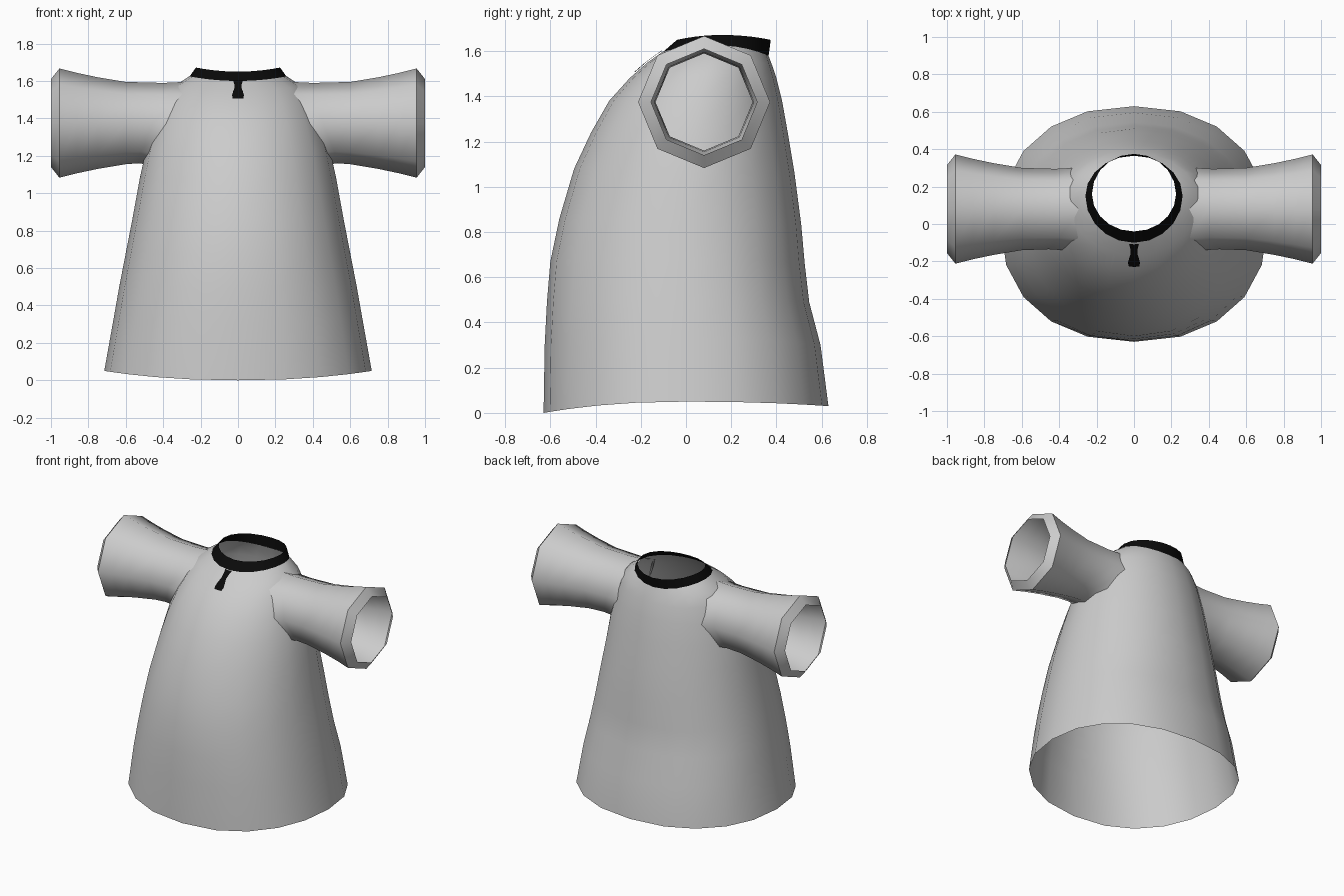
import bpy, bmesh, math
from mathutils import Vector
from mathutils.bvhtree import BVHTree

if "Cube" in bpy.data.objects:
    bpy.data.objects.remove(bpy.data.objects["Cube"])


def material(name, v):
    m = bpy.data.materials.new(name)
    m.diffuse_color = (v, v, v, 1)
    m.use_nodes = True
    m.node_tree.nodes["Principled BSDF"].inputs["Base Color"].default_value = m.diffuse_color
    return m


CLOTH = material("grey cloth", 0.6)
TRIM = material("black trim", 0.003)


def make_object(name, bm, mat, angle=60):
    me = bpy.data.meshes.new(name)
    bm.to_mesh(me)
    ob = bpy.data.objects.new(name, me)
    bpy.context.collection.objects.link(ob)
    me.materials.append(mat)
    bpy.ops.object.select_all(action='DESELECT')
    ob.select_set(True)
    bpy.context.view_layer.objects.active = ob
    bpy.ops.object.shade_smooth_by_angle(angle=math.radians(angle))
    return ob


def loft(rings, closed=True):
    """Skin a list of point rings into an open tube or strip."""
    bm = bmesh.new()
    vs = [[bm.verts.new(p) for p in r] for r in rings]
    n = len(vs[0])
    for a, b in zip(vs, vs[1:]):
        for i in range(n if closed else n - 1):
            j = (i + 1) % n
            bm.faces.new((a[i], a[j], b[j], b[i]))
    return bm


def body_ring(zf, yf, zs, xs, zb, yb, ys, power=1.0, n=20):
    """Tilted oval through a front, side and back point."""
    pts = []
    for i in range(n):
        a = 2 * math.pi * i / n
        c, s = math.cos(a), math.sin(a)
        x = xs * math.copysign(abs(c) ** power, c)
        t = abs(s) ** power
        y_end, z_end = (yb, zb) if s > 0 else (yf, zf)
        pts.append(Vector((x, ys + (y_end - ys) * t, zs + (z_end - zs) * s * s)))
    return pts


# Body: front z, front y, side z, half width, back z, back y, side y, squareness
neck = (1.60, -.10, 1.625, .26, 1.58, .365, .15)
body_rows = [
    (0.00, -.63, 0.05, .715, 0.03, .63, .00, .9),
    (0.30, -.625, .33, .665, 0.30, .595, .00, .9),
    (0.49, -.615, .50, .635, 0.49, .545, .00, .92),
    (0.67, -.60, .68, .600, 0.66, .525, .00, .94),
    (0.86, -.56, .86, .565, 0.83, .51, .00, .95),
    (1.08, -.495, 1.08, .525, 1.06, .48, .02),
    (1.24, -.42, 1.24, .49, 1.24, .45, .04),
    (1.38, -.34, 1.38, .445, 1.38, .425, .06),
    (1.48, -.25, 1.49, .40, 1.48, .40, .09),
    (1.55, -.17, 1.57, .345, 1.54, .38, .12),
    neck,
]
body_bm = loft([body_ring(*r) for r in body_rows])
tree = BVHTree.FromBMesh(body_bm)
make_object("shirt_body", body_bm, CLOTH)

# Collar band around the neck opening
collar_base = [p + Vector((0, 0, -.002)) for p in body_ring(*neck)]
collar_top = body_ring(1.65, -.04, 1.672, .225, 1.65, .375, .16)
make_object("collar", loft([collar_base, collar_top]), TRIM)


# Sleeves: eight sided, flared, with the root resting on the body
def octagon(x, r):
    return [Vector((x, .08 + r * math.cos(i * math.pi / 4),
                    1.375 + r * math.sin(i * math.pi / 4))) for i in range(8)]


root = []
for p in octagon(2, .22):
    hit = tree.ray_cast(p, Vector((-1, 0, 0)))[0]
    root.append(Vector((hit.x - .005 if hit else .3, p.y, p.z)))
mid = [a.lerp(b, .35) for a, b in zip(root, octagon(.6, .205))]
sleeve_rings = [octagon(1.0, .235), octagon(.955, .292), octagon(.86, .268),
                octagon(.75, .245), octagon(.6, .22), mid, root]
for side, name in ((1, "right_sleeve"), (-1, "left_sleeve")):
    rings = [[Vector((p.x * side, p.y, p.z)) for p in r] for r in sleeve_rings]
    if side < 0:
        rings = [r[::-1] for r in rings]
    make_object(name, loft(rings), CLOTH)

# Neck tab: thin plate lying on the chest
tab = []
for z, w in ((1.598, .026), (1.58, .02), (1.56, .018), (1.54, .026),
             (1.52, .032), (1.503, .028)):
    row = []
    for x in (-w, 0, w):
        hit, nor, _, _ = tree.ray_cast(Vector((x, -2, z)), Vector((0, 1, 0)))
        y = hit.y if hit else -.1
        row.append(Vector((x, y - .006, z + .004)))
    tab.append(row)
make_object("neck_tab", loft(tab[::-1], closed=False), TRIM)
